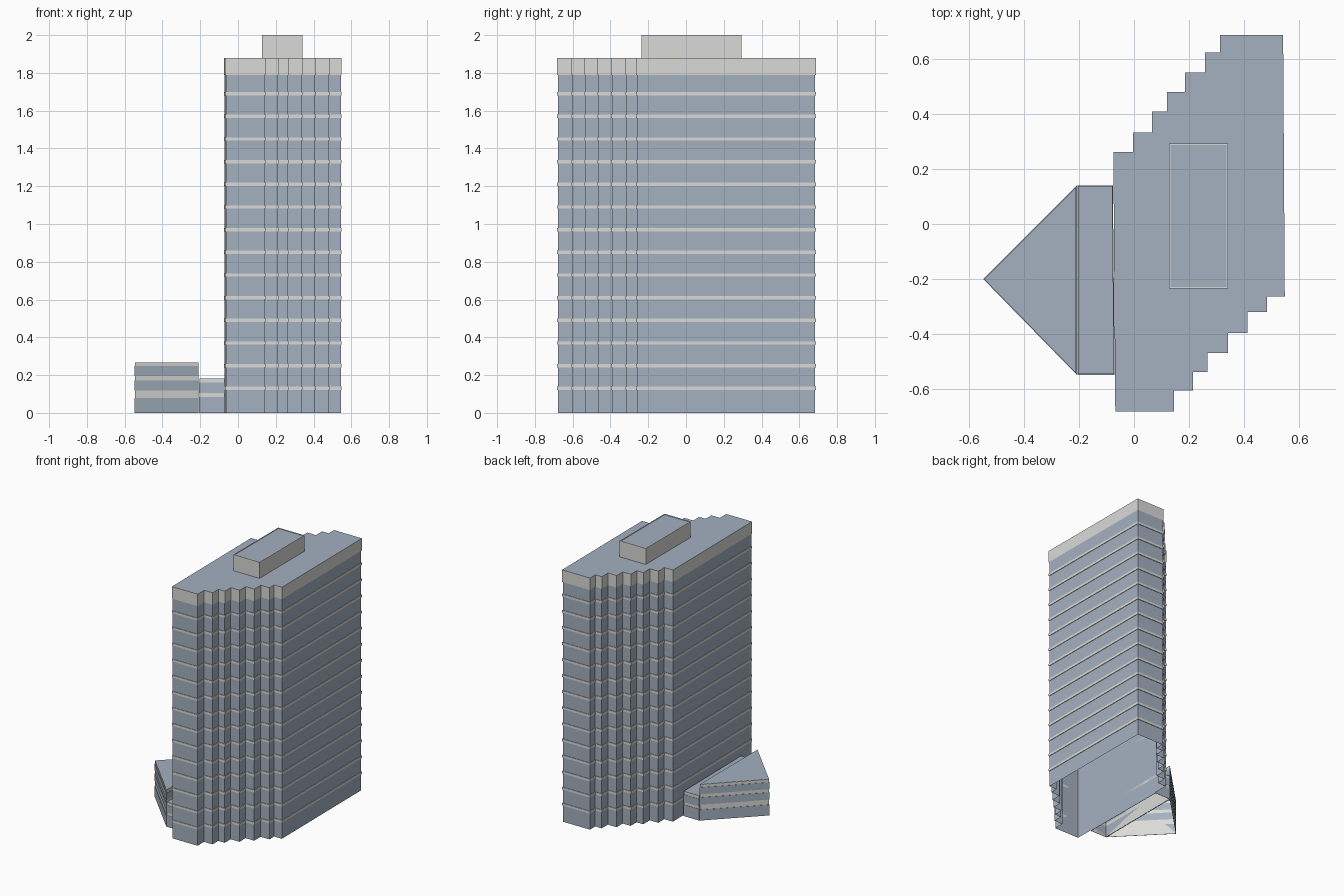
import bpy
import bmesh
from mathutils import Vector

cube = bpy.data.objects.get("Cube")
if cube:
    bpy.data.objects.remove(cube, do_unlink=True)


def material(name, rgb):
    m = bpy.data.materials.new(name)
    m.use_nodes = True
    m.diffuse_color = (*rgb, 1)
    m.node_tree.nodes["Principled BSDF"].inputs["Base Color"].default_value = (*rgb, 1)
    return m


GLASS = material("blue grey glass", (0.37, 0.44, 0.53))
STONE = material("pale concrete", (0.70, 0.70, 0.68))


def inset(points, d):
    """Move every side of a counter-clockwise outline inward by d."""
    result = []
    for i, p in enumerate(points):
        p = Vector(p)
        a = (p - Vector(points[i - 1])).normalized()
        b = (Vector(points[(i + 1) % len(points)]) - p).normalized()
        na, nb = Vector((-a.y, a.x)), Vector((-b.y, b.x))
        result.append(p + (na + nb) * d / (1 + na.dot(nb)))
    return result


def finish(name, bm, mats):
    mesh = bpy.data.meshes.new(name)
    bm.to_mesh(mesh)
    bm.free()
    for m in mats:
        mesh.materials.append(m)
    obj = bpy.data.objects.new(name, mesh)
    bpy.context.collection.objects.link(obj)
    return obj


def loop(bm, points, z):
    return [bm.verts.new((p[0], p[1], z)) for p in points]


def bridge(bm, a, b):
    for i in range(len(a)):
        j = (i + 1) % len(a)
        bm.faces.new((a[i], a[j], b[j], b[i]))


def shell(name, points, z0, z1, wall, roof):
    """Walls with a roof, open underneath."""
    bm = bmesh.new()
    low, high = loop(bm, points, z0), loop(bm, points, z1)
    bridge(bm, low, high)
    bm.faces.new(high).material_index = 1
    return finish(name, bm, (wall, roof))


def bands(name, points, spans, depth, mat):
    """Closed rings that wrap the outline at several heights."""
    bm = bmesh.new()
    inner = inset(points, depth)
    for z0, z1 in spans:
        rings = [loop(bm, points, z0), loop(bm, points, z1),
                 loop(bm, inner, z1), loop(bm, inner, z0)]
        for k in range(4):
            bridge(bm, rings[k], rings[(k + 1) % 4])
    return finish(name, bm, (mat,))


def stairs(corners):
    """Stepped edge: run along x to each corner, then along y to the next."""
    path = []
    for (x, y), (_, y_next) in zip(corners, corners[1:]):
        path += [(x, y), (x, y_next)]
    return path + [corners[-1]]


# Tower outline: stepped front, plain right side, stepped back
front = stairs([(0.145, -0.682), (0.215, -0.606), (0.268, -0.538), (0.341, -0.468),
                (0.412, -0.396), (0.484, -0.32), (0.548, -0.264)])
back = stairs([(-0.075, 0.261), (-0.004, 0.332), (0.066, 0.409), (0.12, 0.479),
               (0.186, 0.551), (0.258, 0.624), (0.312, 0.687)])
# Back steps rise before they run, so swap the inner corners
back = [(-0.075, 0.261)]
for x, y in [(-0.004, 0.332), (0.066, 0.409), (0.12, 0.479),
             (0.186, 0.551), (0.258, 0.624), (0.312, 0.687)]:
    back += [(x, back[-1][1]), (x, y)]
tower = [(-0.068, -0.682)] + front + [(0.542, 0.687)] + back[::-1]

# Tower body, floor bands and parapet
EDGE = 0.004
shell("tower_walls", inset(tower, EDGE), 0, 1.87, GLASS, GLASS)
floors = [0.13 + 0.12 * i for i in range(14)]
bands("tower_floor_bands", tower, [(z - 0.009, z + 0.009) for z in floors], EDGE, STONE)
shell("tower_parapet", tower, 1.79, 1.88, STONE, GLASS)

# Rooftop plant room with a narrow raised rim
room = [(0.127, -0.235), (0.342, -0.235), (0.342, 0.293), (0.127, 0.293)]
shell("plant_room", inset(room, 0.006), 1.88, 1.997, STONE, GLASS)
bands("plant_room_walls", room, [(1.88, 2.0)], 0.006, STONE)


def annex(name, points, height, glazing):
    """Pale walls with glazed strips and a thin blue roof sheet."""
    shell(name + "_walls", inset(points, 0.002), 0, height - 0.002, STONE, STONE)
    bands(name + "_windows", points, glazing, 0.002, GLASS)
    shell(name + "_roof", inset(points, 0.002), height - 0.001, height, GLASS, GLASS)


# Low triangular wing and the link that joins it to the tower
annex("wing", [(-0.548, -0.2), (-0.208, -0.548), (-0.208, 0.14)], 0.27,
      [(0, 0.08), (0.118, 0.172), (0.196, 0.247)])
annex("link", [(-0.206, -0.548), (-0.07, -0.548), (-0.077, 0.14), (-0.206, 0.14)], 0.185,
      [(0, 0.085), (0.105, 0.16)])
